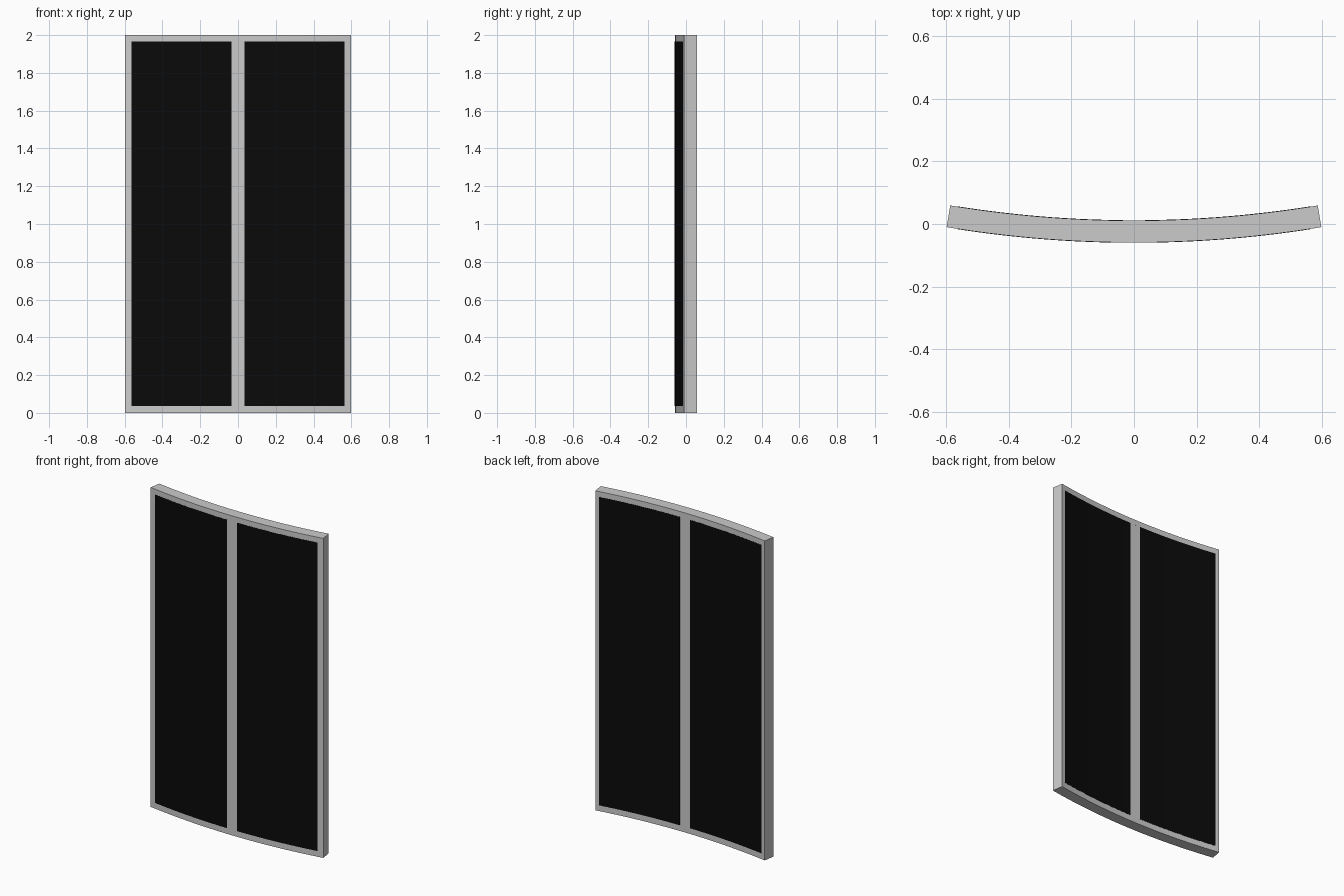
import bpy, bmesh
from math import sqrt, ceil

if "Cube" in bpy.data.objects:
    bpy.data.objects.remove(bpy.data.objects["Cube"])

R = 3.673            # radius of the convex front face
DEPTH = 0.07
FRONT = -0.059       # y of the front face at the centre
W_FRONT, W_BACK = 0.598, 0.5866   # half widths, ends cut radially
X_IN, X_MID = 0.563, 0.035        # opening limits in x
Z_LOW, Z_HIGH, H = 0.036, 1.966, 2.0


def arc_y(x, r):
    return FRONT + R - sqrt(r * r - x * x)


def curved_block(name, front, back, z0, z1, proud=0.0, material=None):
    """Vertical block whose front and back follow concentric arcs."""
    n = max(1, ceil(abs(front[1] - front[0]) / 0.05))
    lerp = lambda p, i: p[0] + (p[1] - p[0]) * i / n
    outline = [(lerp(front, i), arc_y(lerp(front, i), R + proud)) for i in range(n + 1)]
    outline += [(lerp(back, i), arc_y(lerp(back, i), R - DEPTH - proud)) for i in range(n, -1, -1)]
    bm = bmesh.new()
    base = bm.faces.new([bm.verts.new((x, y, z0)) for x, y in outline])
    top = bmesh.ops.extrude_face_region(bm, geom=[base])["geom"]
    bmesh.ops.translate(bm, vec=(0, 0, z1 - z0),
                        verts=[g for g in top if isinstance(g, bmesh.types.BMVert)])
    bmesh.ops.recalc_face_normals(bm, faces=bm.faces)
    me = bpy.data.meshes.new(name)
    bm.to_mesh(me)
    bm.free()
    ob = bpy.data.objects.new(name, me)
    bpy.context.collection.objects.link(ob)
    if material:
        me.materials.append(material)
    bpy.context.view_layer.objects.active = ob
    ob.select_set(True)
    bpy.ops.object.shade_smooth_by_angle()
    ob.select_set(False)
    return ob


black = bpy.data.materials.new("black_panel")
black.diffuse_color = (0.003, 0.003, 0.003, 1)
black.use_nodes = True
black.node_tree.nodes["Principled BSDF"].inputs["Base Color"].default_value = black.diffuse_color

# Side stiles and dark panels, mirrored left and right
for side, s in (("left", -1), ("right", 1)):
    curved_block(side + "_stile", (s * X_IN, s * W_FRONT), (s * X_IN, s * W_BACK), 0, H)
    pane = (s * X_MID, s * X_IN)
    curved_block(side + "_panel", pane, pane, Z_LOW, Z_HIGH, 0.001, black)

# Top and bottom rails
span = (-X_IN, X_IN)
curved_block("bottom_rail", span, span, 0, Z_LOW)
curved_block("top_rail", span, span, Z_HIGH, H)

# Centre mullion
mid = (-X_MID, X_MID)
curved_block("centre_mullion", mid, mid, Z_LOW, Z_HIGH)
